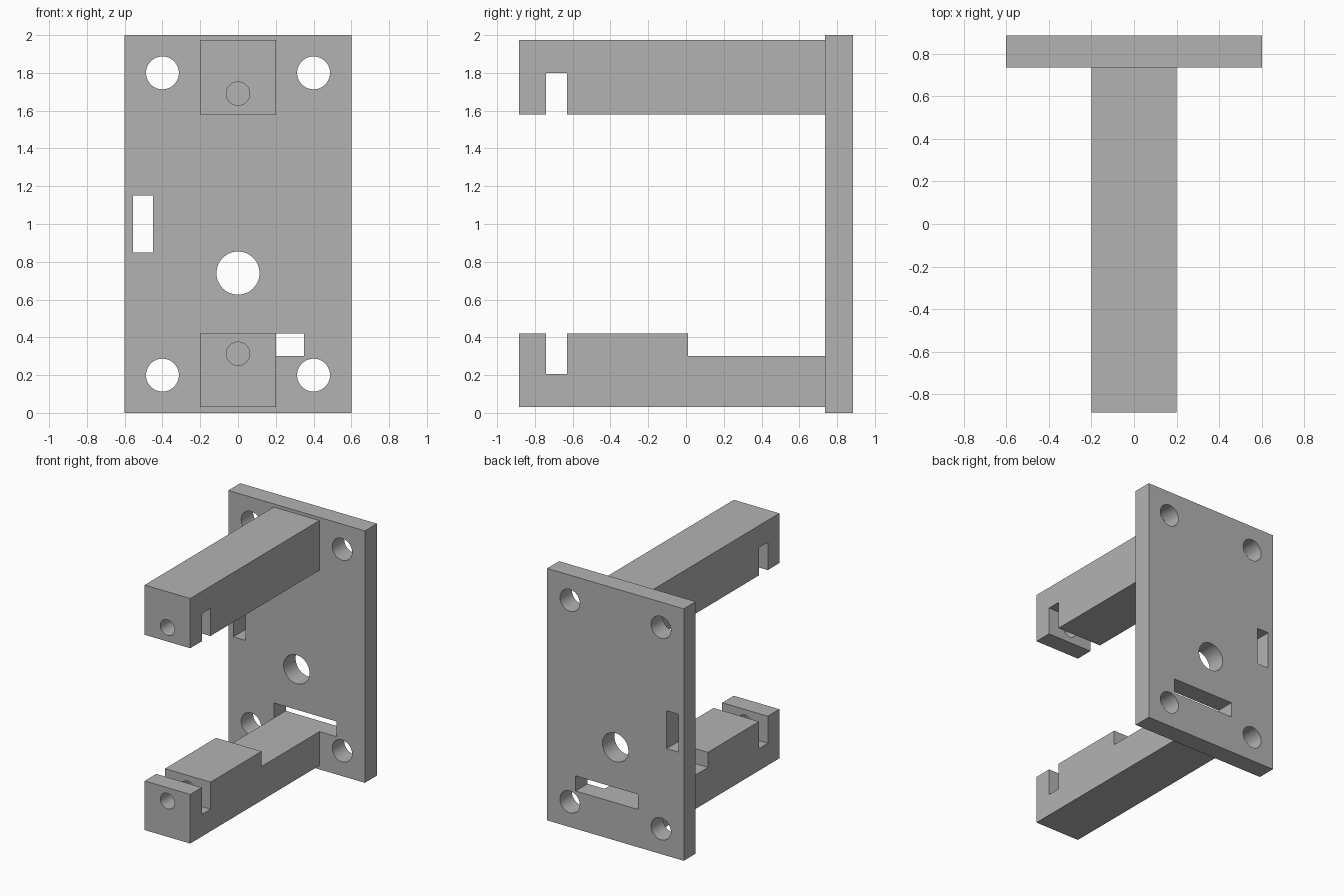
import bpy
import bmesh
import math
from mathutils import Matrix

cube = bpy.data.objects.get("Cube")
if cube:
    bpy.data.objects.remove(cube, do_unlink=True)

grey = bpy.data.materials.new("plain grey")
grey.use_nodes = True
colour = (0.45, 0.45, 0.45, 1)
grey.diffuse_color = colour
grey.node_tree.nodes["Principled BSDF"].inputs["Base Color"].default_value = colour


def finish(name, bm):
    bmesh.ops.recalc_face_normals(bm, faces=bm.faces)
    mesh = bpy.data.meshes.new(name)
    bm.to_mesh(mesh)
    bm.free()
    mesh.materials.append(grey)
    obj = bpy.data.objects.new(name, mesh)
    bpy.context.collection.objects.link(obj)
    return obj


def box(name, x, y, z):
    bm = bmesh.new()
    bmesh.ops.create_cube(bm, size=1)
    for v in bm.verts:
        v.co = [lo + (c + 0.5) * (hi - lo) for c, (lo, hi) in zip(v.co, (x, y, z))]
    return finish(name, bm)


def rod(name, x, z, radius, y):
    """Cylinder along the y axis."""
    bm = bmesh.new()
    place = Matrix.Translation((x, sum(y) / 2, z)) @ Matrix.Rotation(math.pi / 2, 4, "X")
    bmesh.ops.create_cone(bm, cap_ends=True, segments=48, radius1=radius,
                          radius2=radius, depth=y[1] - y[0], matrix=place)
    return finish(name, bm)


def arm(name, outline, half_width=0.2):
    """Side outline in (y, z), extruded across x."""
    bm = bmesh.new()
    face = bm.faces.new([bm.verts.new((-half_width, y, z)) for y, z in outline])
    new = bmesh.ops.extrude_face_region(bm, geom=[face])["geom"]
    bmesh.ops.translate(bm, vec=(2 * half_width, 0, 0),
                        verts=[g for g in new if isinstance(g, bmesh.types.BMVert)])
    return finish(name, bm)


def cut(obj, cutters):
    for cutter in cutters:
        cutter.hide_render = True
        mod = obj.modifiers.new("cut", "BOOLEAN")
        mod.operation = "DIFFERENCE"
        mod.solver = "EXACT"
        mod.object = cutter
    # Bake the cuts, then discard the cutters
    bpy.context.view_layer.update()
    graph = bpy.context.evaluated_depsgraph_get()
    mesh = bpy.data.meshes.new_from_object(obj.evaluated_get(graph))
    obj.modifiers.clear()
    obj.data = mesh
    for cutter in cutters:
        bpy.data.objects.remove(cutter, do_unlink=True)
    bpy.ops.object.select_all(action="DESELECT")
    obj.select_set(True)
    bpy.context.view_layer.objects.active = obj
    bpy.ops.object.shade_smooth_by_angle(angle=math.radians(30))


front, back, plate_front = -0.885, 0.885, 0.735
notch_front, notch_back = -0.74, -0.63
through = (0.6, 1.0)

# Back plate with corner holes, centre hole and two slots
plate = box("back_plate", (-0.6, 0.6), (plate_front, back), (0, 2))
holes = [rod("corner_hole", x, z, 0.087, through) for x in (-0.4, 0.4) for z in (0.2, 1.8)]
holes.append(rod("centre_hole", 0, 0.74, 0.114, through))
holes.append(box("side_slot", (-0.555, -0.45), through, (0.85, 1.15)))
holes.append(box("lower_slot", (-0.2, 0.35), through, (0.3, 0.42)))
cut(plate, holes)

# Upper arm, notched from below
upper = arm("upper_arm", [
    (front, 1.58), (notch_front, 1.58), (notch_front, 1.8), (notch_back, 1.8),
    (notch_back, 1.58), (plate_front, 1.58), (plate_front, 1.975), (front, 1.975)])

# Lower arm, notched from above and stepped down towards the plate
lower = arm("lower_arm", [
    (front, 0.03), (plate_front, 0.03), (plate_front, 0.3), (0.01, 0.3), (0.01, 0.42),
    (notch_back, 0.42), (notch_back, 0.205), (notch_front, 0.205),
    (notch_front, 0.42), (front, 0.42)])

# Blind pin holes through the arm tips
for part, z in ((upper, 1.69), (lower, 0.313)):
    cut(part, [rod("pin_hole", 0, z, 0.062, (-1, -0.45))])
